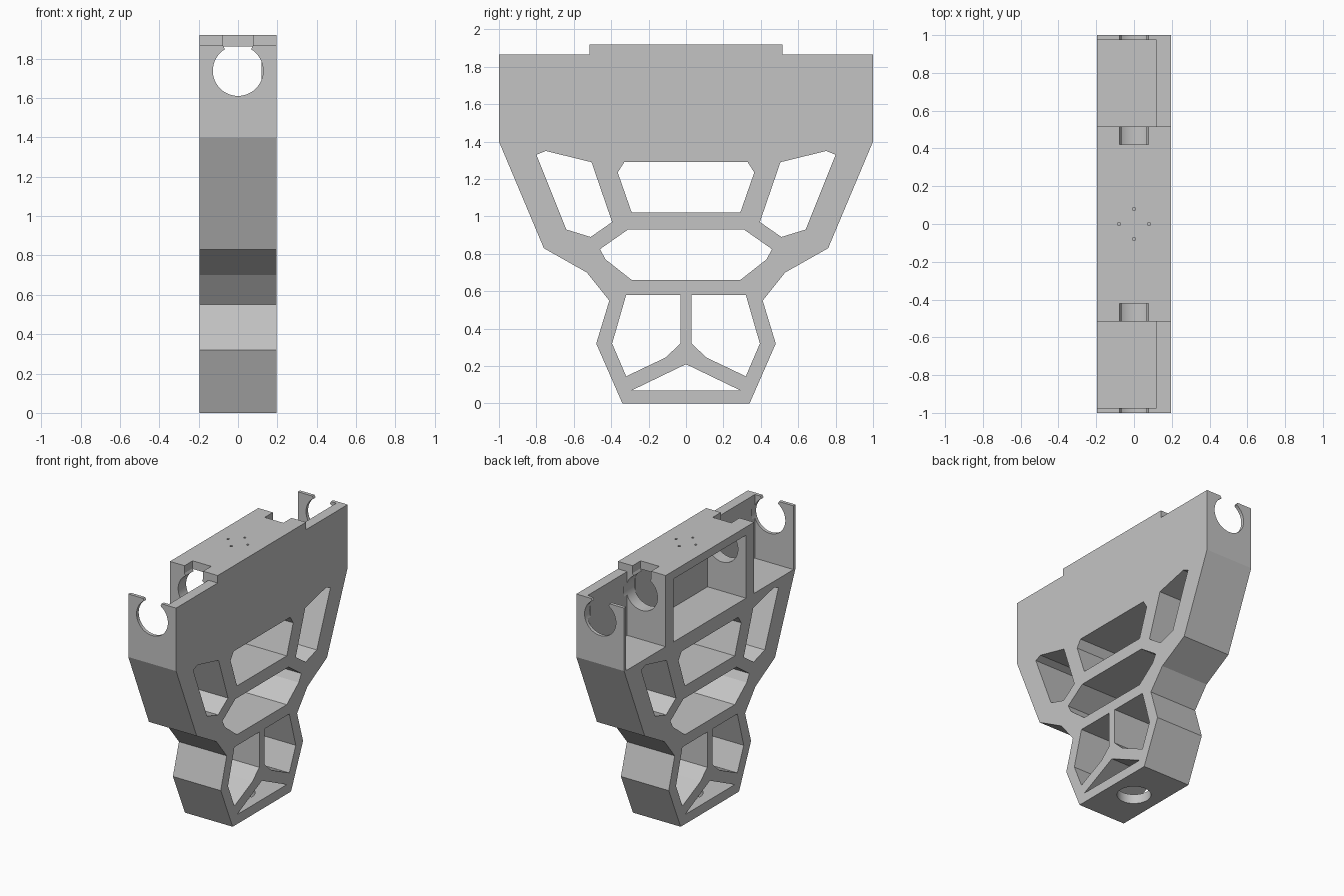
import bpy, bmesh, math
from mathutils import Vector

cube = bpy.data.objects.get("Cube")
if cube:
    bpy.data.objects.remove(cube, do_unlink=True)

HALF = 0.195      # half width of the bracket
BACK = 0.12       # inner face of the long back plate
FLOOR = 1.395     # floor of the upper compartments

grey = bpy.data.materials.new("plain grey")
grey.use_nodes = True
colour = (0.55, 0.55, 0.55, 1)
grey.diffuse_color = colour
grey.node_tree.nodes["Principled BSDF"].inputs["Base Color"].default_value = colour


def prism(name, points, low, high, axis):
    """Extrude a 2D outline along an axis (remaining axes in x, y, z order)."""
    def place(p, d):
        c = list(p)
        c.insert("xyz".index(axis), d)
        return Vector(c)
    bm = bmesh.new()
    face = bm.faces.new([bm.verts.new(place(p, low)) for p in points])
    grown = bmesh.ops.extrude_face_region(bm, geom=[face])
    verts = [v for v in grown["geom"] if isinstance(v, bmesh.types.BMVert)]
    bmesh.ops.translate(bm, verts=verts, vec=place((0, 0), high - low))
    bmesh.ops.recalc_face_normals(bm, faces=bm.faces)
    mesh = bpy.data.meshes.new(name)
    bm.to_mesh(mesh)
    bm.free()
    mesh.materials.append(grey)
    obj = bpy.data.objects.new(name, mesh)
    bpy.context.collection.objects.link(obj)
    return obj


def mirrored(half):
    return half + [(-y, z) for y, z in reversed(half)]


def rect(a0, a1, b0, b1):
    return [(a0, b0), (a1, b0), (a1, b1), (a0, b1)]


def circle(cx, cy, r, n):
    return [(cx + r * math.cos(math.tau * i / n), cy + r * math.sin(math.tau * i / n))
            for i in range(n)]


# Full silhouette, extruded across the width
outline = mirrored([(0.34, 0), (0.48, 0.32), (0.41, 0.55), (0.53, 0.70), (0.76, 0.83),
                    (1, 1.40), (1, 1.865), (0.515, 1.865), (0.515, 1.92)])
bracket = prism("bracket_body", outline, -HALF, HALF, "x")

cutters = []


def cut(name, points, low, high, axis):
    cutters.append(prism(name, points, low, high, axis))


# Truss openings through the whole width
side = [(0.75, 1.35), (0.80, 1.33), (0.64, 0.93), (0.51, 0.89), (0.395, 0.97), (0.505, 1.29)]
lower = [(0.03, 0.58), (0.32, 0.58), (0.395, 0.32), (0.32, 0.145), (0.11, 0.245), (0.03, 0.32)]
openings = [
    mirrored([(0.33, 1.29), (0.365, 1.235), (0.29, 1.02)]),
    mirrored([(0.31, 0.93), (0.46, 0.825), (0.43, 0.77), (0.29, 0.66)]),
    [(0, 0.21), (0.29, 0.07), (-0.29, 0.07)],
]
for s in (1, -1):
    openings += [[(s * y, z) for y, z in shape] for shape in (side, lower)]
for shape in openings:
    cut("truss_cutter", shape, -0.3, 0.3, "x")

# Compartments open on one side: a closed-top middle bay and two open end bays
cut("middle_bay_cutter", rect(-0.422, 0.422, FLOOR, 1.86), -0.3, BACK, "x")
for s in (1, -1):
    a, b = sorted((s * 0.515, s * 0.975))
    cut("end_bay_cutter", rect(a, b, FLOOR, 2.1), -0.3, BACK, "x")

# Snap-in round openings with a flared slot above
start = math.asin(0.067 / 0.128)
steps = 40
clip = []
for i in range(steps + 1):
    t = start + (math.tau - 2 * start) * i / steps
    clip.append((0.128 * math.sin(t), 1.738 + 0.128 * math.cos(t)))
clip += [(-0.076, 1.865), (-0.076, 2.1), (0.076, 2.1), (0.076, 1.865)]
for s in (1, -1):
    for near, far in ((0.42, 0.55), (0.94, 1.05)):
        a, b = sorted((s * near, s * far))
        cut("clip_cutter", clip, a, b, "y")

# Round hole in the foot and four pin holes in the top
cut("foot_hole_cutter", circle(0, 0, 0.115, 40), -0.1, 0.1, "z")
for x, y in ((0.08, 0), (-0.08, 0), (0, 0.08), (0, -0.08)):
    cut("pin_hole_cutter", circle(x, y, 0.009, 12), 1.8, 2.0, "z")

# Apply all cuts, then remove the cutters
for c in cutters:
    c.hide_render = True
    mod = bracket.modifiers.new("cut", "BOOLEAN")
    mod.operation = "DIFFERENCE"
    mod.solver = "EXACT"
    mod.object = c
bpy.context.view_layer.update()
bpy.ops.object.select_all(action="DESELECT")
bracket.select_set(True)
bpy.context.view_layer.objects.active = bracket
for mod in list(bracket.modifiers):
    bpy.ops.object.modifier_apply(modifier=mod.name)
for c in cutters:
    bpy.data.objects.remove(c, do_unlink=True)
bpy.ops.object.shade_smooth_by_angle(angle=math.radians(12))
